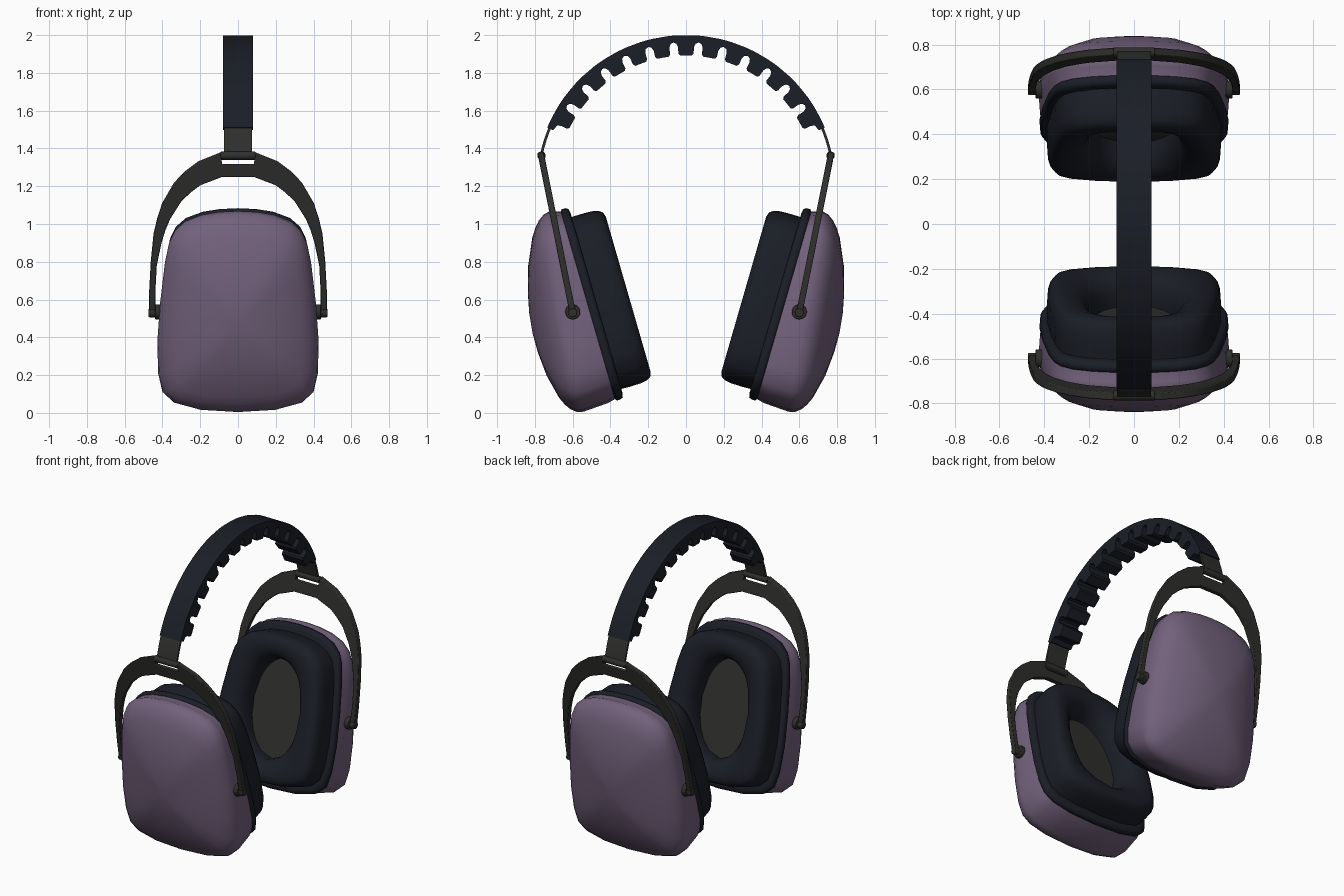
import bpy, bmesh, math

if "Cube" in bpy.data.objects:
    bpy.data.objects.remove(bpy.data.objects["Cube"])

def material(name, rgb):
    m = bpy.data.materials.new(name)
    m.diffuse_color = (*rgb, 1)
    m.use_nodes = True
    m.node_tree.nodes["Principled BSDF"].inputs["Base Color"].default_value = m.diffuse_color
    return m

PURPLE = material("purple_shell", (0.17, 0.12, 0.20))
BLACK = material("black_rubber", (0.011, 0.013, 0.02))
GREY = material("dark_grey", (0.028, 0.028, 0.026))

def loft(name, rings, mat, closed=True, caps=(True, True), angle=40, mirror=True, bevel=0):
    """Skin equal-length rings of points; mirror copies the part to the other ear."""
    bm = bmesh.new()
    vs = [[bm.verts.new(p) for p in r] for r in rings]
    n = len(rings[0])
    for a, b in zip(vs, vs[1:]):
        for i in range(n if closed else n - 1):
            j = (i + 1) % n
            bm.faces.new((a[i], a[j], b[j], b[i]))
    if caps[0]:
        bm.faces.new(vs[0])
    if caps[1]:
        bm.faces.new(vs[-1])
    bmesh.ops.recalc_face_normals(bm, faces=bm.faces)
    me = bpy.data.meshes.new(name)
    bm.to_mesh(me)
    bm.free()
    me.shade_smooth()
    me.set_sharp_from_angle(angle=math.radians(angle))
    me.materials.append(mat)
    ob = bpy.data.objects.new(name, me)
    bpy.context.collection.objects.link(ob)
    if bevel:
        b = ob.modifiers.new("bevel", 'BEVEL')
        b.width, b.segments, b.limit_method = bevel, 2, 'ANGLE'
        b.angle_limit = math.radians(40)
    if mirror:
        m = ob.modifiers.new("mirror", 'MIRROR')
        m.use_axis = (False, True, False)
    return ob

# Cup frame: x sideways, u up along the tilted seam, d outward from it
TILT = math.radians(16.1)
C, S = math.cos(TILT), math.sin(TILT)

def cup(x, u, d):
    return (x, 0.50 + S * u + C * d, 0.565 + C * u - S * d)

half = [(0, .545), (.10, .54), (.19, .525), (.28, .49), (.335, .44), (.365, .375), (.387, .27),
        (.413, .05), (.427, -.15), (.423, -.32), (.40, -.42), (.34, -.475), (.2, -.513), (0, -.525)]
outline = half + [(-x, u) for x, u in half[-2:0:-1]]

# Outer shells: wall deeper at the bottom, then a shallow dome
def shell_ring(s, add):
    return [cup(x * s, u * s, .15 - .115 * u * s + add) for x, u in outline]

rings = [[cup(x * .965, u * .965, .015) for x, u in outline],
         [cup(x * .985, u * .985, .06) for x, u in outline]]
rings += [shell_ring(s, a) for s, a in [(1, -.015), (.985, .02), (.94, .052), (.88, .077), (.8, .101),
                                        (.55, .147), (.3, .173), (.1, .184)]]
loft("ear_shell", rings, PURPLE, angle=70)

# Backing plates between shell and cushion
loft("backing_plate", [[cup(x * s, u * s, d) for x, u in outline] for s, d in
                       [(.93, -.03), (.97, -.025), (.985, -.01), (.985, .01), (.96, .02)]], BLACK, angle=60)

# Cushions: outline blends into an oval opening
def cushion_ring(k, d):
    pts = []
    for x, u in outline:
        a = math.atan2(x / .43, u / .53)
        ix, iu = .2 * math.sin(a), .32 * math.cos(a)
        pts.append(cup(x * .905 * (1 - k) + ix * k, u * .885 * (1 - k) + iu * k, d))
    return pts

loft("ear_cushion", [cushion_ring(k, d) for k, d in
                     [(0, -.02), (-.01, -.08), (0, -.14), (.05, -.175), (.14, -.196), (.3, -.204),
                      (.5, -.203), (.7, -.19), (.86, -.165), (.96, -.125), (1, -.08), (1, -.035)]],
     BLACK, caps=(False, False), angle=80)

# Fabric lining at the bottom of each opening
loft("inner_lining", [cushion_ring(.97, -.034), cushion_ring(.97, -.05)], GREY)

# Yokes: tapered flat arches with a notch for the strap
right = [((.437, .52), (.472, .52)), ((.437, .65), (.470, .65)), ((.43, .78), (.462, .80)),
         ((.405, .90), (.447, .95)), ((.385, .965), (.428, 1.03)), ((.36, 1.025), (.402, 1.11)),
         ((.30, 1.12), (.338, 1.22)), ((.25, 1.167), (.28, 1.28)), ((.20, 1.205), (.21, 1.332)),
         ((.09, 1.247), (.09, 1.38)), ((.085, 1.249), (.085, 1.318))]
arch = right + [((-a[0], a[1]), (-b[0], b[1])) for a, b in right[::-1]]

def yoke_point(p, off):
    return (p[0], .60 + .2 * (p[1] - .53) + off, p[1])

loft("yoke", [[yoke_point(a, -.017), yoke_point(b, -.017), yoke_point(b, .017), yoke_point(a, .017)]
              for a, b in arch], GREY, bevel=.004)

# Pivots and strap hinge bars, both cylinders along x
def x_cylinder(name, x0, x1, y, z, r, n=20):
    loft(name, [[(x, y + r * math.cos(i * math.tau / n), z + r * math.sin(i * math.tau / n))
                 for i in range(n)] for x in (x0, x1)], GREY, bevel=.004)

for side, sx in (("right", 1), ("left", -1)):
    x_cylinder("pivot_" + side, sx * .395, sx * .44, .60, .535, .04)
    x_cylinder("pivot_leg_end_" + side, sx * .436, sx * .473, .60, .53, .024)
x_cylinder("hinge_bar", -.092, .092, .765, 1.362, .022)

# Headband: arcs in the y-z plane
R, ZC = .796, 1.204

def arc(x, deg, r):
    t = math.radians(deg)
    return (x, r * math.sin(t), ZC + r * math.cos(t))

def band_ring(deg, r_in, r_out, w):
    return [arc(-w, deg, r_in), arc(w, deg, r_in), arc(w, deg, r_out), arc(-w, deg, r_out)]

# Grey strap running under the pad, down to each hinge
loft("strap", [band_ring(-78.5 + i * 157 / 48, .776, .790, .075) for i in range(49)],
     GREY, mirror=False)

# Padded cover with thirteen inward teeth
pitch = 10.2
contour = [(-67.4, .762)]
for i in range(-6, 7):
    c = i * pitch
    contour += [(c - 3.9, .752), (c - 3.1, .728), (c - 3.3, .700), (c - 2.6, .688),
                (c + 2.6, .688), (c + 3.3, .700), (c + 3.1, .728), (c + 3.9, .752)]
    if i < 6:
        contour.append((c + pitch / 2, .760))
contour.append((67.4, .762))
loft("headband_pad", [band_ring(a, r, R, .079) for a, r in contour], BLACK, mirror=False, angle=35)
